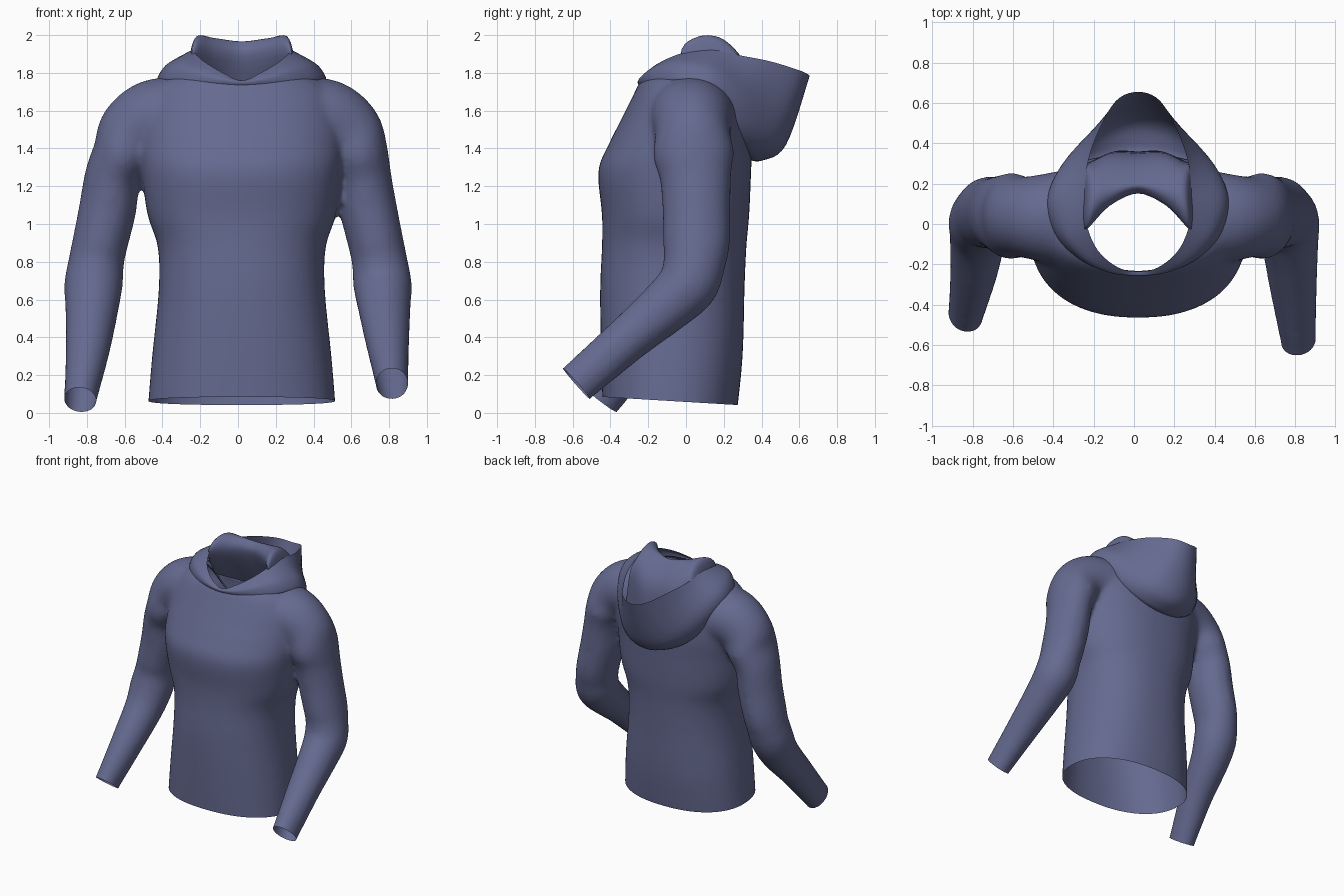
import bpy, bmesh, math
from mathutils import Vector

cube = bpy.data.objects.get("Cube")
if cube:
    bpy.data.objects.remove(cube, do_unlink=True)

CX = 0.02  # the garment's own centre line

mat = bpy.data.materials.new("slate blue cloth")
mat.use_nodes = True
colour = (0.13, 0.145, 0.28, 1)
mat.diffuse_color = colour
bsdf = mat.node_tree.nodes["Principled BSDF"]
bsdf.inputs["Base Color"].default_value = colour
bsdf.inputs["Roughness"].default_value = 0.8


def resample(items, n, closed=False):
    """Smooth curve through tuples, n steps per span."""
    count, out = len(items), []
    pick = lambda i: items[i % count] if closed else items[max(0, min(count - 1, i))]
    for i in range(count if closed else count - 1):
        quad = [pick(i + k) for k in (-1, 0, 1, 2)]
        for s in range(n):
            t = s / n
            out.append(tuple(
                b + 0.5 * t * (c - a + t * (2 * a - 5 * b + 4 * c - d + t * (3 * (b - c) + d - a)))
                for a, b, c, d in zip(*quad)))
    if not closed:
        out.append(tuple(items[-1]))
    return out


def loft(bm, rows, closed=True, caps=False):
    grid = [[bm.verts.new(p) for p in row] for row in rows]
    n = len(grid[0])
    for low, high in zip(grid, grid[1:]):
        for i in range(n if closed else n - 1):
            j = (i + 1) % n
            bm.faces.new((low[i], low[j], high[j], high[i]))
    if caps:
        bm.faces.new(grid[0][::-1])
        bm.faces.new(grid[-1])


def finish(bm, name):
    bmesh.ops.recalc_face_normals(bm, faces=bm.faces)
    for f in bm.faces:
        f.smooth = True
    mesh = bpy.data.meshes.new(name)
    bm.to_mesh(mesh)
    bm.free()
    mesh.materials.append(mat)
    obj = bpy.data.objects.new(name, mesh)
    bpy.context.collection.objects.link(obj)
    return obj


# Torso: height, half width, front, back
TORSO = [(0, .5, -.44, .27), (.3, .475, -.45, .3), (.65, .44, -.455, .31),
         (.88, .445, -.445, .32), (1.05, .5, -.445, .335), (1.28, .53, -.465, .345),
         (1.42, .54, -.41, .35), (1.55, .53, -.345, .34), (1.67, .5, -.285, .3),
         (1.75, .43, -.245, .24), (1.8, .33, -.2, .2)]


def torso_ring(z, rx, front, back, n=48):
    ring = []
    for i in range(n):
        a = math.tau * i / n
        c, s = math.cos(a), math.sin(a)
        x = math.copysign(abs(c) ** .88, c) * rx
        y = math.copysign(abs(s) ** .88, s) * (back - front) / 2
        ring.append((CX + x, (front + back) / 2 + y, z))
    return ring


# Sleeves: centre, radius across, radius fore and aft
UPPER = [(.32, .03, 1.57, .21, .25), (.47, .03, 1.55, .215, .22), (.58, .035, 1.475, .195, .2),
         (.637, .04, 1.37, .16, .215), (.665, .05, 1.25, .147, .19), (.69, .055, 1.08, .152, .18),
         (.73, .055, .9, .147, .178), (.75, .045, .8, .147, .165), (.765, .01, .68, .155, .16)]
LEFT = [(.775, -.11, .56, .14, .143), (.79, -.31, .39, .118, .123), (.815, -.58, .155, .086, .111)]
RIGHT = [(.775, -.07, .54, .14, .143), (.795, -.24, .34, .118, .123), (.835, -.45, .07, .086, .109)]
# The right shoulder sits a little closer in, about the garment's centre line
UPPER_RIGHT = [(x - .025 if z > 1.3 else x, y, z, ru, rv) for x, y, z, ru, rv in UPPER]


def sleeve(bm, points, side):
    """Adds a closed tube and returns its wrist centre and direction."""
    path = resample(points, 4)
    wrist = Vector(path[-1][:3])
    aim = (wrist - Vector(path[-4][:3])).normalized()
    path.append((*(wrist + aim * .08), *path[-1][3:]))
    rows = []
    for i, p in enumerate(path):
        ahead, behind = path[min(i + 1, len(path) - 1)], path[max(i - 1, 0)]
        t = (Vector(ahead[:3]) - Vector(behind[:3])).normalized()
        u = Vector((t.z, 0, -t.x)).normalized()
        v = t.cross(u)
        ring = []
        for k in range(28):
            a = math.tau * k / 28
            q = Vector(p[:3]) + u * math.cos(a) * p[3] + v * math.sin(a) * p[4]
            ring.append((q.x * side, q.y, q.z))
        rows.append(ring)
    loft(bm, rows, caps=True)
    return Vector((wrist.x * side, wrist.y, wrist.z)), Vector((aim.x * side, aim.y, aim.z))


bm = bmesh.new()
loft(bm, [torso_ring(*r) for r in resample(TORSO, 4)], caps=True)
wrists = [sleeve(bm, UPPER + LEFT, 1), sleeve(bm, UPPER_RIGHT + RIGHT, -1)]
body = finish(bm, "sweater_body")

# Fuse torso and sleeves into one cloth surface
remesh = body.modifiers.new("fuse", "REMESH")
remesh.mode = "VOXEL"
remesh.voxel_size = .018
bm = bmesh.new()
bm.from_object(body, bpy.context.evaluated_depsgraph_get())
bpy.data.objects.remove(body, do_unlink=True)
for _ in range(6):
    bmesh.ops.smooth_vert(bm, verts=bm.verts, factor=.5, use_axis_x=True, use_axis_y=True, use_axis_z=True)


def trim(centre, direction, region):
    """Cuts an opening through the chosen part of the cloth."""
    faces = [f for f in bm.faces if region(f.calc_center_median())]
    edges = {e for f in faces for e in f.edges}
    verts = {v for f in faces for v in f.verts}
    bmesh.ops.bisect_plane(bm, geom=[*verts, *edges, *faces], plane_co=centre,
                           plane_no=direction, clear_outer=True)


# Open hem, cuffs and neck
trim(Vector((0, 0, .058)), Vector((0, -.06, -1)), lambda c: abs(c.x) < .6 and c.z < .3)
for centre, direction in wrists:
    trim(centre, direction, lambda c: c.x * centre.x > 0 and abs(c.x) > .62 and c.z < .5)
neck = [f for f in bm.faces for c in [f.calc_center_median()]
        if c.z > 1.5 and ((c.x - CX) / .3) ** 2 + ((c.y + .02) / .22) ** 2 < 1]
bmesh.ops.delete(bm, geom=neck, context="FACES")
finish(bm, "sweater_body")

# Hood: half rings from the front of the neck round to the back
BASE = [(0, -.25, 1.735), (.17, -.225, 1.74), (.31, -.16, 1.75), (.41, -.05, 1.765), (.45, .1, 1.745),
        (.41, .22, 1.64), (.32, .3, 1.48), (.17, .37, 1.37), (0, .4, 1.335)]
BULGE = [(0, -.255, 1.755), (.14, -.24, 1.775), (.27, -.17, 1.82), (.37, -.04, 1.85), (.41, .14, 1.82),
         (.37, .29, 1.71), (.28, .41, 1.57), (.16, .5, 1.46), (0, .53, 1.42)]
RIM = [(0, -.235, 1.76), (.1, -.215, 1.8), (.2, -.13, 1.86), (.255, 0, 1.91), (.265, .15, 1.92),
       (.25, .3, 1.89), (.2, .45, 1.86), (.11, .61, 1.81), (0, .655, 1.785)]
TUCK = [(x * .87, y * (.8 if y > 0 else .93), z + .01) for x, y, z in BASE]


def full_ring(half):
    ring = half + [(-x, y, z) for x, y, z in half[-2:0:-1]]
    return [(x + CX, y, z) for x, y, z in resample(ring, 5, closed=True)]


rings = [full_ring(r) for r in (TUCK, BASE, BULGE, RIM)]
columns = [resample(list(c), 6) for c in zip(*rings)]
bm = bmesh.new()
loft(bm, list(zip(*columns)))
finish(bm, "hood")

# Folded lining: half rows from inside the neck, over the fold, into the hood
LINING = [[(0, .3, 1.55), (.14, .27, 1.58), (.28, .12, 1.66), (.3, .1, 1.68)],
          [(0, .16, 1.86), (.14, .1, 1.87), (.25, -.02, 1.9), (.27, -.01, 1.86)],
          [(0, .17, 1.95), (.14, .12, 1.97), (.24, .06, 1.99), (.275, .06, 1.9)],
          [(0, .22, 1.95), (.14, .21, 1.965), (.23, .2, 1.97), (.265, .2, 1.9)],
          [(0, .34, 1.78), (.13, .34, 1.8), (.23, .3, 1.84), (.26, .3, 1.84)],
          [(0, .36, 1.45), (.12, .36, 1.5), (.26, .3, 1.55), (.3, .3, 1.55)]]
rows = []
for half in LINING:
    row = [(-x, y, z) for x, y, z in half[:0:-1]] + half
    rows.append([(x + CX, y, z) for x, y, z in resample(row, 5)])
columns = [resample(list(c), 5) for c in zip(*rows)]
bm = bmesh.new()
loft(bm, list(zip(*columns)), closed=False)
finish(bm, "hood_lining")
